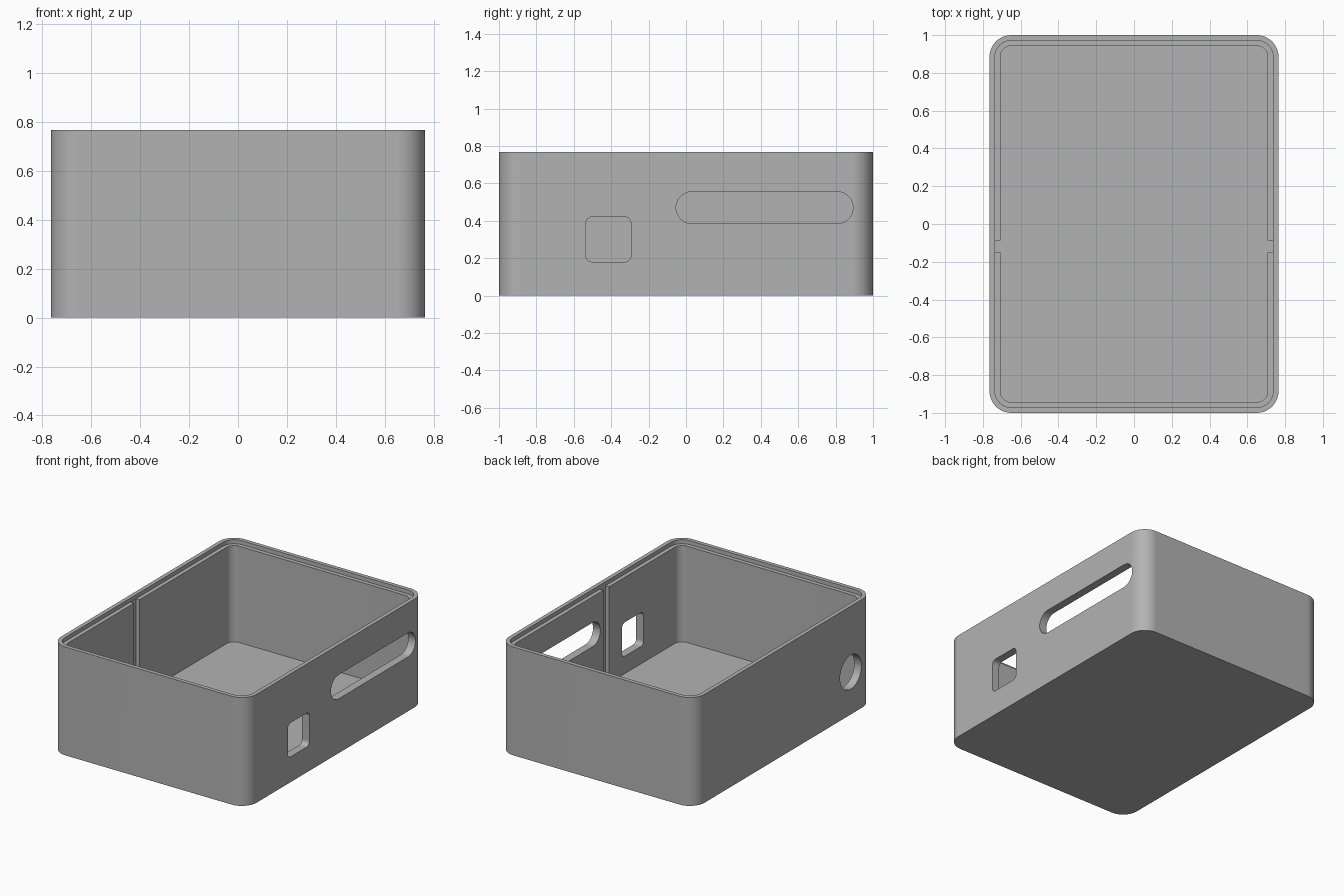
import bpy, bmesh
from math import cos, sin, pi, radians
from mathutils import Matrix, Vector

if "Cube" in bpy.data.objects:
    bpy.data.objects.remove(bpy.data.objects["Cube"], do_unlink=True)

# Overall sizes
HALF_X, HALF_Y, HEIGHT = 0.765, 1.0, 0.767
WALL, LIP, RADIUS = 0.057, 0.0285, 0.115

grey = bpy.data.materials.new("plain_grey")
grey.use_nodes = True
grey.diffuse_color = (0.45, 0.45, 0.45, 1)
grey.node_tree.nodes["Principled BSDF"].inputs["Base Color"].default_value = grey.diffuse_color


def rounded_rect(hx, hy, r, steps=10):
    """Counter-clockwise outline of a rounded rectangle."""
    points = []
    for i, (sx, sy) in enumerate([(1, 1), (-1, 1), (-1, -1), (1, -1)]):
        for k in range(steps + 1):
            a = (i + k / steps) * pi / 2
            points.append((sx * (hx - r) + r * cos(a), sy * (hy - r) + r * sin(a)))
    return points


def loft(name, rings):
    """Join outlines of equal length, each at its height, and cap both ends."""
    bm = bmesh.new()
    loops = [[bm.verts.new((x, y, z)) for x, y in pts] for pts, z in rings]
    for low, high in zip(loops, loops[1:]):
        for i in range(len(low)):
            j = (i + 1) % len(low)
            bm.faces.new((low[i], low[j], high[j], high[i]))
    bm.faces.new(loops[0][::-1])
    bm.faces.new(loops[-1])
    bmesh.ops.remove_doubles(bm, verts=bm.verts, dist=1e-5)
    bmesh.ops.recalc_face_normals(bm, faces=bm.faces)
    mesh = bpy.data.meshes.new(name)
    bm.to_mesh(mesh)
    bm.free()
    mesh.materials.append(grey)
    obj = bpy.data.objects.new(name, mesh)
    bpy.context.collection.objects.link(obj)
    return obj


def side_cutter(name, side, y, z, hy, hz, r):
    """Rounded prism that goes through one side wall."""
    pts = rounded_rect(hy, hz, r)
    obj = loft(name, [(pts, -0.1), (pts, 0.1)])
    # Profile axes become y and z, extrusion becomes x
    obj.data.transform(Matrix(((0, 0, 1, 0), (1, 0, 0, 0), (0, 1, 0, 0), (0, 0, 0, 1))))
    obj.data.transform(Matrix.Translation(Vector((side * (HALF_X - WALL / 2), y, z))))
    obj.hide_render = True
    return obj


def groove_cutter(side):
    """Upright box that cuts a groove into the inside of a side wall."""
    inner, outer = HALF_X - WALL - 0.03, HALF_X - LIP - 0.0005
    mid, half = side * (inner + outer) / 2, (outer - inner) / 2
    pts = [(mid + a * half, -0.12 + b * 0.032) for a, b in [(1, 1), (-1, 1), (-1, -1), (1, -1)]]
    obj = loft("groove_cutter", [(pts, WALL + 0.0005), (pts, HEIGHT + 0.05)])
    obj.hide_render = True
    return obj


def inset(d):
    return rounded_rect(HALF_X - d, HALF_Y - d, RADIUS - d)


# Open tray with a stepped rim
box = loft("open_box", [
    (inset(0), 0), (inset(0), HEIGHT),
    (inset(LIP), HEIGHT), (inset(LIP), HEIGHT - LIP),
    (inset(WALL), HEIGHT - LIP), (inset(WALL), WALL),
])

# Wall openings and the two inner grooves
cutters = [
    side_cutter("long_slot_cutter", 1, 0.42, 0.47, 0.473, 0.085, 0.0849),
    side_cutter("square_port_cutter", 1, -0.415, 0.30, 0.12, 0.12, 0.032),
    side_cutter("round_port_cutter", -1, -0.75, 0.30, 0.12, 0.12, 0.1199),
    groove_cutter(1),
    groove_cutter(-1),
]
for cutter in cutters:
    mod = box.modifiers.new(cutter.name, "BOOLEAN")
    mod.operation, mod.solver, mod.object = "DIFFERENCE", "EXACT", cutter

# Bake the cuts and drop the cutters
depsgraph = bpy.context.evaluated_depsgraph_get()
cut_mesh = bpy.data.meshes.new_from_object(box.evaluated_get(depsgraph))
box.modifiers.clear()
box.data = cut_mesh
for cutter in cutters:
    bpy.data.objects.remove(cutter, do_unlink=True)

# Smooth corners, crisp edges
bpy.ops.object.select_all(action="DESELECT")
box.select_set(True)
bpy.context.view_layer.objects.active = box
bpy.ops.object.shade_smooth_by_angle(angle=radians(30))
weighted = box.modifiers.new("even_shading", "WEIGHTED_NORMAL")
weighted.keep_sharp = True
